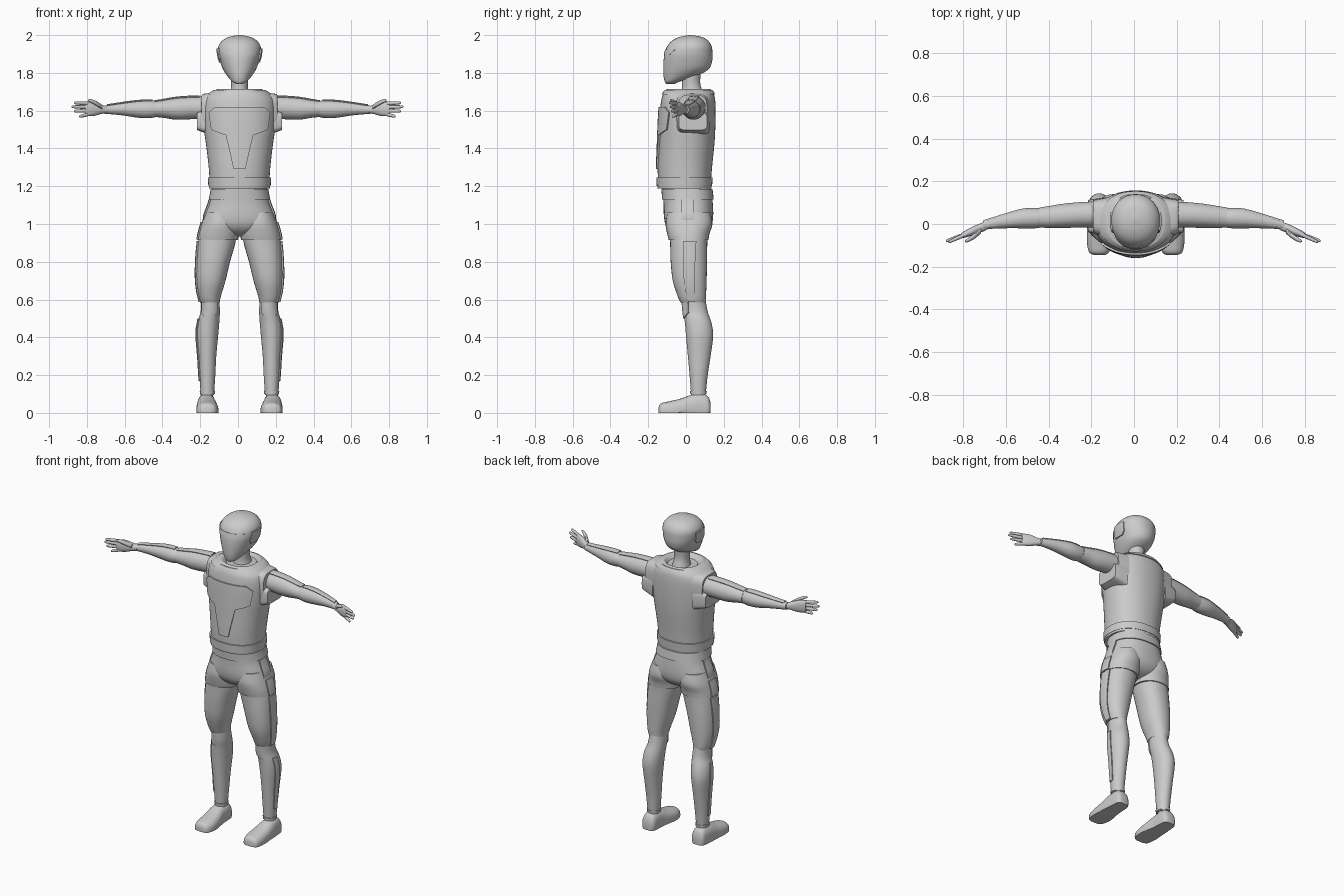
import bpy
import bmesh
from math import cos, sin, radians, copysign, pi

if "Cube" in bpy.data.objects:
    bpy.data.objects.remove(bpy.data.objects["Cube"], do_unlink=True)

grey = bpy.data.materials.new("light grey")
grey.use_nodes = True
tone = (0.6, 0.6, 0.6, 1)
grey.diffuse_color = tone
grey.node_tree.nodes["Principled BSDF"].inputs["Base Color"].default_value = tone

BODY_X = 0.008  # middle of the body; the arm span is centred on zero


def refine(rows, steps=4):
    """Smooth the list of cross-sections with a Catmull-Rom spline."""
    out = []
    last = len(rows) - 1
    for i in range(last):
        a, b, c, d = (rows[min(max(j, 0), last)] for j in range(i - 1, i + 3))
        for s in range(steps):
            t = s / steps
            out.append([q + t / 2 * (r - p + t * (2*p - 5*q + 4*r - s3 + t * (3*(q - r) + s3 - p)))
                        for p, q, r, s3 in zip(a, b, c, d)])
    return out + [list(rows[-1])]


def surface_point(row, angle, axis, power, side, shift, offset=0):
    """Point on a superellipse section (position, u0, u1, v0, v1)."""
    w, u0, u1, v0, v1 = row
    c, s = cos(angle), sin(angle)
    u = (u0 + u1) / 2 + ((u1 - u0) / 2 + offset) * copysign(abs(c) ** (2 / power), c)
    v = (v0 + v1) / 2 + ((v1 - v0) / 2 + offset) * copysign(abs(s) ** (2 / power), s)
    x, y, z = {"x": (w, u, v), "y": (u, w, v), "z": (u, v, w)}[axis]
    return side * x + shift, y, max(z, 0)


def finish(name, bm):
    bmesh.ops.recalc_face_normals(bm, faces=bm.faces)
    mesh = bpy.data.meshes.new(name)
    bm.to_mesh(mesh)
    bm.free()
    mesh.materials.append(grey)
    obj = bpy.data.objects.new(name, mesh)
    bpy.context.collection.objects.link(obj)
    bpy.ops.object.select_all(action="DESELECT")
    obj.select_set(True)
    bpy.context.view_layer.objects.active = obj
    bpy.ops.object.shade_smooth_by_angle(angle=radians(40))
    return obj


def loft(name, axis, rows, power=2.0, n=32, side=1, shift=BODY_X):
    bm = bmesh.new()
    rings = [[bm.verts.new(surface_point(r, 2 * pi * k / n, axis, power, side, shift))
              for k in range(n)] for r in refine(rows)]
    for a, b in zip(rings, rings[1:]):
        for k in range(n):
            j = (k + 1) % n
            bm.faces.new((a[k], a[j], b[j], b[k]))
    bm.faces.new(rings[0])
    bm.faces.new(rings[-1])
    return finish(name, bm)


def patch(name, axis, rows, stations, raise_by=0.007, power=2.0, side=1, shift=BODY_X, m=16):
    """Raised panel following a loft; stations are (position, from angle, to angle)."""
    fine = refine(rows)
    lines = []
    bm = bmesh.new()
    for a, b in zip(stations, stations[1:]):
        for s in range(7):
            w, lo, hi = (p + (q - p) * s / 6 for p, q in zip(a, b))
            for r, q in zip(fine, fine[1:]):
                if r[0] <= w <= q[0]:
                    break
            f = (w - r[0]) / (q[0] - r[0])
            row = [i + (j - i) * f for i, j in zip(r, q)]
            lines.append([[bm.verts.new(surface_point(row, radians(lo + (hi - lo) * k / m),
                           axis, power, side, shift, off)) for k in range(m + 1)]
                          for off in (raise_by, -0.006)])
    for (a, c), (b, d) in zip(lines, lines[1:]):
        for k in range(m):
            bm.faces.new((a[k], a[k + 1], b[k + 1], b[k]))
        for k in (0, m):
            bm.faces.new((a[k], b[k], d[k], c[k]))
    for a, c in (lines[0], lines[-1]):
        for k in range(m):
            bm.faces.new((a[k], a[k + 1], c[k + 1], c[k]))
    bmesh.ops.remove_doubles(bm, verts=bm.verts, dist=0.00002)
    return finish(name, bm)


def centred(rows):
    return [(z, -w, w, y0, y1) for z, w, y0, y1 in rows]


# Head, ears and neck
head = centred([
    (1.742, .018, -.105, -.06), (1.755, .04, -.113, -.03), (1.785, .066, -.119, .06),
    (1.82, .088, -.12, .12), (1.86, .103, -.119, .138), (1.9, .113, -.114, .14),
    (1.94, .112, -.1, .136), (1.97, .092, -.075, .118), (1.99, .058, -.035, .085),
    (2, .008, .015, .03)])
loft("head", "z", head, 2.1, 40)
patch("brow", "z", head, [(1.895, -130, -50), (1.925, -145, -35)], .003, 2.1)
loft("neck", "z", centred([(1.67, .06, -.03, .1), (1.71, .047, -.022, .085),
                           (1.75, .044, -.02, .075), (1.82, .05, -.02, .08)]))

# Vest with rolled collar, belt and chest plate
vest = centred([
    (1.2, .157, -.147, .13), (1.3, .163, -.15, .138), (1.42, .177, -.146, .15),
    (1.5, .188, -.143, .155), (1.6, .194, -.138, .157), (1.66, .186, -.13, .154),
    (1.69, .16, -.12, .146), (1.711, .125, -.105, .132), (1.714, .105, -.085, .118),
    (1.695, .085, -.06, .105)])
loft("vest", "z", vest, 2.2, 48)
patch("belt", "z", vest, [(1.2, 0, 360), (1.245, 0, 360)], .008, 2.2, m=48)
loft("belt_lip", "z", centred([(1.187, .162, -.15, .134), (1.205, .163, -.153, .136)]), 2.2, 48)
patch("collar", "z", vest, [(1.685, 0, 360), (1.709, 0, 360)], .006, 2.2, m=48)
plate = [(1.29, 9), (1.47, 20), (1.5, 48), (1.59, 52), (1.62, 38)]
patch("chest_plate", "z", vest, [(z, -90 - a, -90 + a) for z, a in plate], .009, 2.2)

# Hips and waistband
hips = centred([
    (.935, .03, -.03, .05), (.955, .11, -.075, .1), (.99, .175, -.105, .133),
    (1.04, .186, -.117, .144), (1.12, .158, -.119, .141), (1.21, .142, -.125, .13)])
loft("hips", "z", hips, 2.3, 40)
patch("waistband", "z", hips, [(1.13, 0, 360), (1.185, 0, 360)], .007, 2.3, m=40)

thigh = [
    (.585, .105, .208, -.03, .103), (.62, .098, .218, -.045, .106), (.7, .074, .229, -.07, .109),
    (.8, .05, .228, -.081, .112), (.9, .022, .22, -.084, .113), (.98, .012, .204, -.088, .12)]
shorts = [
    (.915, .008, .222, -.091, .119), (.95, .003, .216, -.1, .125),
    (1, .003, .202, -.108, .14), (1.06, .02, .18, -.1, .13)]
calf = [
    (.095, .135, .205, .027, .104), (.2, .128, .213, .019, .115), (.3, .123, .219, .01, .13),
    (.41, .113, .228, 0, .144), (.48, .107, .222, -.006, .134), (.54, .104, .205, -.014, .114),
    (.62, .108, .203, -.02, .1)]
shoe = [
    (-.145, .145, .195, -.01, .03), (-.133, .125, .218, -.03, .05), (-.09, .112, .228, -.04, .061),
    (-.03, .115, .228, -.04, .075), (.03, .125, .225, -.04, .096), (.085, .128, .22, -.04, .102),
    (.118, .133, .215, -.03, .085), (.131, .15, .2, -.01, .05)]
upper_arm = [
    (.14, -.015, .105, 1.555, 1.675), (.22, -.016, .104, 1.556, 1.676),
    (.32, -.018, .096, 1.552, 1.67), (.39, -.018, .085, 1.562, 1.658), (.44, -.017, .077, 1.567, 1.65)]
forearm = [
    (.41, -.012, .07, 1.572, 1.648), (.46, -.02, .075, 1.561, 1.654), (.52, -.02, .072, 1.562, 1.653),
    (.6, -.02, .05, 1.574, 1.643), (.67, -.023, .028, 1.581, 1.632), (.705, -.03, .017, 1.583, 1.627)]
palm = [
    (.69, -.03, .012, 1.587, 1.622), (.72, -.041, .002, 1.583, 1.63), (.76, -.056, -.016, 1.572, 1.645),
    (.79, -.064, -.032, 1.572, 1.645), (.805, -.066, -.042, 1.58, 1.638)]

# Finger ends as (tip x, tip y, tip z, root z)
fingers = {"index": (.866, -.085, 1.642, 1.637), "middle": (.878, -.08, 1.621, 1.618),
           "ring": (.866, -.075, 1.597, 1.6), "little": (.838, -.07, 1.569, 1.583)}

for label, side in (("left", 1), ("right", -1)):
    at_body = dict(side=side)
    at_arm = dict(side=side, shift=-.003)

    # Legs
    loft(label + "_thigh", "z", thigh, 2.2, **at_body)
    loft(label + "_shorts_leg", "z", shorts, 2.2, **at_body)
    loft(label + "_calf", "z", calf, **at_body)
    loft(label + "_ankle", "z", [(.06, .138, .202, .03, .1), (.1, .142, .198, .033, .096)], **at_body)
    loft(label + "_shoe", "y", shoe, 2.5, **at_body)
    patch(label + "_thigh_stripe", "z", thigh, [(.587, -18, 10), (.91, -14, 20)], .008, 2.2, **at_body)
    patch(label + "_hip_stripe", "z", hips, [(1, -14, 10), (1.13, -12, 10)], .008, 2.3, **at_body)
    patch(label + "_shorts_stripe", "z", shorts, [(.917, -14, 16), (1.01, -14, 12)], .007, 2.2, **at_body)
    patch(label + "_calf_stripe", "z", calf, [(.17, -25, 8), (.5, -25, 2)], .006, **at_body)
    patch(label + "_knee_pad", "z", calf, [(.5, -105, -75), (.53, -135, -35), (.6, -140, -30)],
          .006, **at_body)
    patch(label + "_calf_cuff", "z", calf, [(.1, 0, 360), (.115, 0, 360)], .004, m=32, **at_body)

    # Ear pad
    patch(label + "_ear", "z", head, [(1.855, -16, 8), (1.875, -22, 16), (1.93, -20, 16)],
          .007, 2.1, **at_body)

    # Armhole edge and flap under the arm
    loft(label + "_armhole", "x", [(.13, -.07, .125, 1.5, 1.695), (.185, -.05, .115, 1.5, 1.69),
                                   (.2, -.042, .112, 1.51, 1.683)], 3.5, **at_body)
    loft(label + "_underarm_flap", "x", [(.14, -.055, .125, 1.47, 1.6), (.19, -.045, .118, 1.485, 1.6),
                                         (.224, -.038, .112, 1.497, 1.59)], 5, **at_body)

    # Arms
    loft(label + "_upper_arm", "x", upper_arm, **at_arm)
    loft(label + "_forearm", "x", forearm, **at_arm)
    patch(label + "_sleeve_stripe", "x", upper_arm, [(.2, 65, 115), (.438, 65, 112)], .005, **at_arm)
    patch(label + "_forearm_stripe", "x", forearm, [(.45, 65, 112), (.69, 55, 120)], .005, **at_arm)

    # Hand
    loft(label + "_palm", "x", palm, 2.3, 20, **at_arm)
    for finger, (x, y, z, root) in fingers.items():
        rows = []
        for t, r in ((0, .01), (.5, .0095), (.9, .0075), (1, .003)):
            px, py, pz = .78 + (x - .78) * t, -.046 + (y + .046) * t, root + (z - root) * t
            rows.append((px, py - r, py + r, pz - r, pz + r))
        loft(f"{label}_{finger}_finger", "x", rows, n=12, **at_arm)
    loft(label + "_thumb", "x", [(.715, -.045, -.015, 1.605, 1.63), (.745, -.07, -.043, 1.625, 1.65),
                                 (.775, -.085, -.066, 1.642, 1.661), (.79, -.085, -.077, 1.65, 1.658)],
         n=12, **at_arm)
